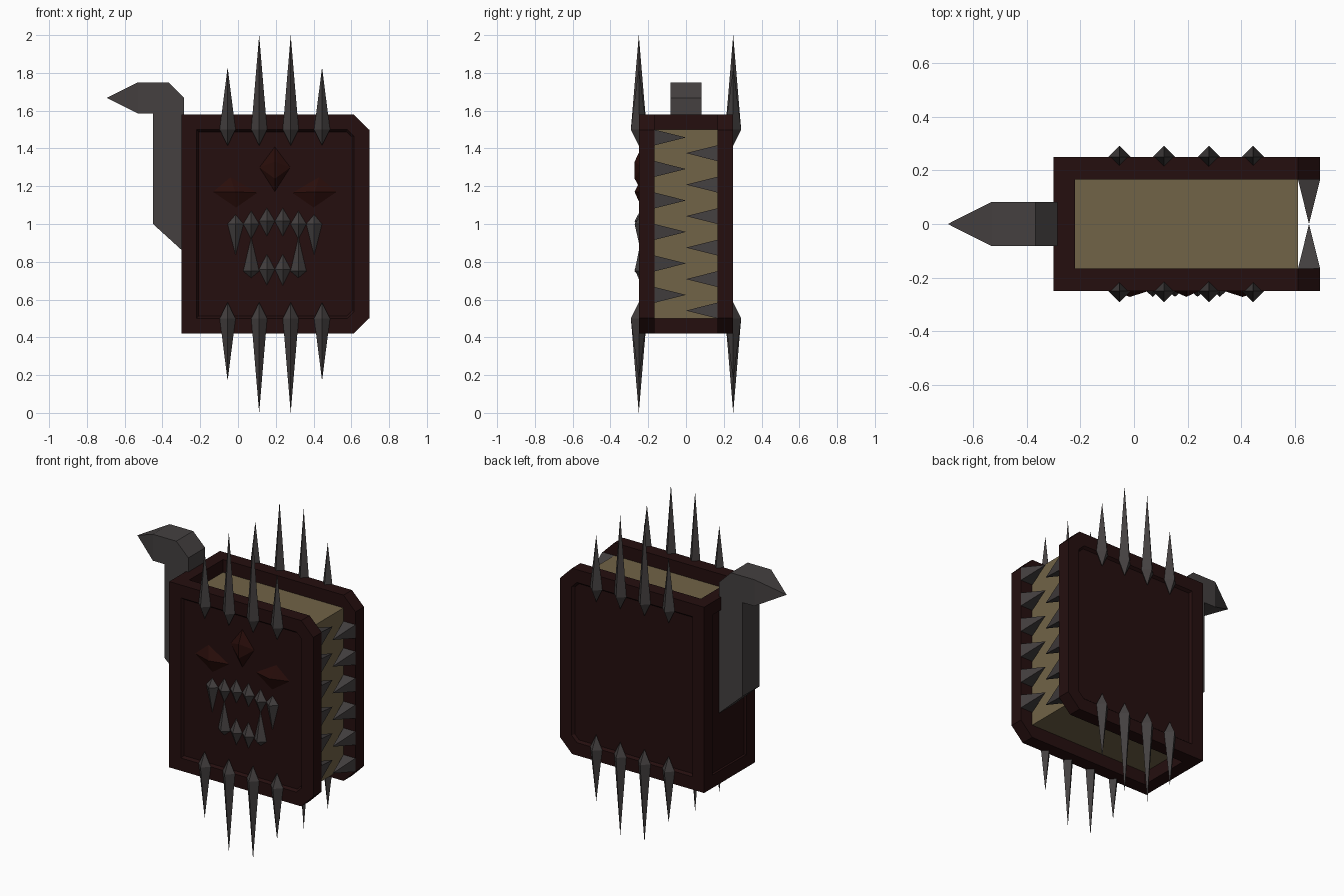
import bpy, bmesh
from mathutils import Vector

if "Cube" in bpy.data.objects:
    bpy.data.objects.remove(bpy.data.objects["Cube"])


def material(name, col):
    m = bpy.data.materials.new(name)
    m.diffuse_color = (*col, 1)
    m.use_nodes = True
    m.node_tree.nodes["Principled BSDF"].inputs["Base Color"].default_value = m.diffuse_color
    return m


LEATHER = material("dark leather", (0.018, 0.0045, 0.0045))
PAPER = material("old paper", (0.165, 0.125, 0.063))
IRON = material("dark iron", (0.058, 0.051, 0.051))
EYE = material("eye red", (0.022, 0.004, 0.003))


def hull(name, pts, mat, inset_dir=None):
    """Convex flat-faced solid; optionally recess the face pointing along inset_dir."""
    bm = bmesh.new()
    for p in pts:
        bm.verts.new(p)
    bmesh.ops.convex_hull(bm, input=bm.verts[:])
    bmesh.ops.dissolve_limit(bm, angle_limit=0.01, verts=bm.verts[:], edges=bm.edges[:])
    bmesh.ops.recalc_face_normals(bm, faces=bm.faces[:])
    if inset_dir:
        bm.normal_update()
        f = max(bm.faces, key=lambda f: f.normal.dot(Vector(inset_dir)))
        bmesh.ops.inset_region(bm, faces=[f], thickness=0.08, use_even_offset=True)
        bmesh.ops.inset_region(bm, faces=[f], thickness=0.012, depth=-0.015, use_even_offset=True)
    me = bpy.data.meshes.new(name)
    bm.to_mesh(me)
    bm.free()
    me.materials.append(mat)
    ob = bpy.data.objects.new(name, me)
    bpy.context.collection.objects.link(ob)
    return ob


def prism(name, profile, y0, y1, mat, inset_dir=None, extra=()):
    pts = [(x, y, z) for x, z in profile for y in (y0, y1)] + list(extra)
    return hull(name, pts, mat, inset_dir)


def box(name, x0, x1, y0, y1, z0, z1, mat):
    return prism(name, [(x0, z0), (x1, z0), (x1, z1), (x0, z1)], y0, y1, mat)


def spike(name, x, y, z0, zmid, z1, rx, ry):
    """Four-sided double point with its ridges on the x and y axes."""
    hull(name, [(x, y, z0), (x, y, z1), (x - rx, y, zmid), (x + rx, y, zmid),
                (x, y - ry, zmid), (x, y + ry, zmid)], IRON)


# Covers with clipped outer corners and a recessed panel
outline = [(-0.3, 0.42), (0.612, 0.42), (0.695, 0.503),
           (0.695, 1.497), (0.612, 1.58), (-0.3, 1.58)]
for s, side in ((-1, "front"), (1, "back")):
    prism(side + "_cover", outline, s * 0.167, s * 0.25, LEATHER, (0, s, 0))

# Spine: recessed panel with raised end bands
box("spine_panel", -0.285, -0.22, -0.167, 0.167, 0.5, 1.5, LEATHER)
box("spine_band_bottom", -0.3, -0.22, -0.167, 0.167, 0.42, 0.5, LEATHER)
box("spine_band_top", -0.3, -0.22, -0.167, 0.167, 1.5, 1.58, LEATHER)

# Page block
box("pages", -0.22, 0.612, -0.167, 0.167, 0.5, 1.5, PAPER)

# Long spikes along top and bottom of both covers
for y in (-0.25, 0.25):
    for x, tip in ((-0.055, 1.83), (0.112, 2.0), (0.279, 2.0), (0.445, 1.83)):
        spike("top_spike", x, y, 1.415, 1.5, tip, 0.042, 0.042)
        spike("bottom_spike", x, y, 2 - tip, 0.5, 0.585, 0.042, 0.042)

# Interlocking teeth on the page edge
for i in range(6):
    for s, zc in ((-1, 1.458), (1, 1.375)):
        z = zc - i / 6
        base = [(x, s * 0.167, z + dz) for x in (0.612, 0.695) for dz in (-0.042, 0.042)]
        hull("page_tooth", base + [(0.653, 0, z)], IRON)

# Face: mouth teeth, mirrored about the middle of the cover
CX = 0.195
for s in (-1, 1):
    for dx, z0, zm, z1 in ((0.042, 0.935, 1.015, 1.085), (0.125, 0.92, 1.0, 1.07),
                           (0.208, 0.835, 1.0, 1.05)):
        spike("upper_tooth", CX + s * dx, -0.235, z0, zm, z1, 0.042, 0.037)
    for dx, z0, zm, z1 in ((0.042, 0.675, 0.76, 0.84), (0.125, 0.715, 0.75, 0.93)):
        spike("lower_tooth", CX + s * dx, -0.235, z0, zm, z1, 0.042, 0.037)

# Face: slanted eyes and brow gem
Y = -0.234
for s in (-1, 1):
    rim = [(0.09, 1.165), (0.235, 1.25), (0.33, 1.17), (0.205, 1.085)]
    hull("eye", [(CX + s * dx, Y, z) for dx, z in rim] + [(CX + s * 0.21, -0.272, 1.17)], EYE)
hull("brow_gem", [(CX, Y, 1.41), (CX - 0.083, Y, 1.3), (CX, Y, 1.17), (CX + 0.083, Y, 1.3),
                  (CX, -0.272, 1.33), (CX, -0.272, 1.24)], EYE)

# Hooked handle on the spine
prism("handle_shaft", [(-0.45, 1.585), (-0.45, 1.0), (-0.285, 0.85), (-0.285, 1.585)],
      -0.083, 0.083, IRON)
prism("handle_beak", [(-0.53, 1.585), (-0.53, 1.75), (-0.368, 1.75), (-0.285, 1.668), (-0.285, 1.585)],
      -0.083, 0.083, IRON, extra=[(-0.695, 0, 1.668)])
